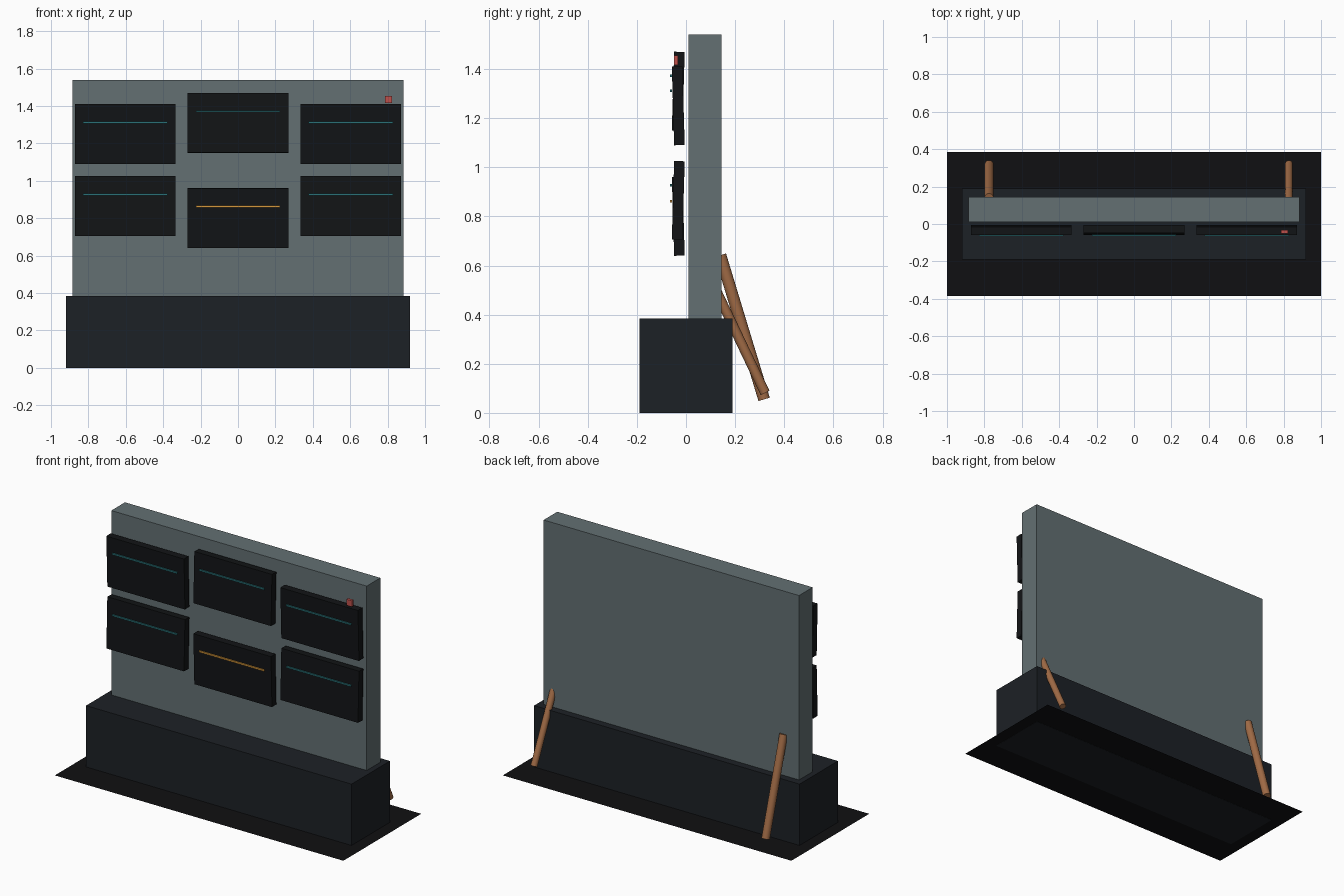
import bpy
from mathutils import Vector

if "Cube" in bpy.data.objects:
    bpy.data.objects.remove(bpy.data.objects["Cube"], do_unlink=True)


def material(name, rgb):
    mat = bpy.data.materials.new(name)
    mat.use_nodes = True
    mat.diffuse_color = (*rgb, 1)
    bsdf = next(n for n in mat.node_tree.nodes if n.type == 'BSDF_PRINCIPLED')
    bsdf.inputs["Base Color"].default_value = (*rgb, 1)
    return mat


SLATE = material("slate_grey", (0.125, 0.16, 0.17))
NAVY = material("dark_navy", (0.012, 0.015, 0.019))
SOOT = material("floor_black", (0.005, 0.005, 0.006))
SCREEN = material("screen_black", (0.006, 0.007, 0.008))
TEAL = material("teal", (0.023, 0.17, 0.19))
AMBER = material("amber", (0.69, 0.32, 0.045))
RED = material("red", (0.52, 0.08, 0.07))
COPPER = material("copper_brown", (0.35, 0.145, 0.06))


def finish(name, mat):
    obj = bpy.context.object
    obj.name = name
    obj.data.materials.append(mat)
    return obj


def box(name, centre, size, mat, tilt=0):
    bpy.ops.mesh.primitive_cube_add(size=1, location=centre)
    obj = finish(name, mat)
    obj.scale = size
    obj.rotation_euler.x = tilt
    return obj


def strut(name, start, end, radius):
    start, end = Vector(start), Vector(end)
    axis = end - start
    bpy.ops.mesh.primitive_cylinder_add(vertices=20, radius=radius, depth=axis.length,
                                        location=(start + end) / 2)
    obj = finish(name, COPPER)
    obj.rotation_euler = axis.to_track_quat('Z', 'Y').to_euler()
    bpy.ops.object.shade_smooth_by_angle()


# Floor sheet, plinth and upright wall
bpy.ops.mesh.primitive_plane_add(size=1, location=(0, 0, 0.001))
finish("floor_sheet", SOOT).scale = (2, 0.77, 1)
box("plinth", (0, 0, 0.1925), (1.84, 0.38, 0.385), NAVY)
box("wall", (0, 0.0775, 0.9625), (1.77, 0.135, 1.155), SLATE)

# Two rows of slightly tilted screens, each with a glowing line
rows = {"upper": (1.25, 1.31, 1), "lower": (0.865, 0.80, -1)}
for row, (side_z, middle_z, lean) in rows.items():
    for column, x in (("right", -0.603), ("middle", 0), ("left", 0.603)):
        middle = column == "middle"
        z = middle_z if middle else side_z
        tilt = 0.03 * (-lean if middle else lean)
        box(f"{row}_{column}_screen", (x, -0.0315, z), (0.538, 0.043, 0.32), SCREEN, tilt)
        glow = AMBER if middle and row == "lower" else TEAL
        box(f"{row}_{column}_line", (x, -0.061, z + 0.062), (0.45, 0.008, 0.01), glow)

# Red indicator on the upper left screen
box("indicator", (0.805, -0.041, 1.435), (0.038, 0.017, 0.038), RED)

# Rear props leaning on the wall
strut("right_prop", (-0.775, 0.14, 0.642), (-0.775, 0.318, 0.055), 0.024)
strut("left_prop", (0.828, 0.127, 0.49), (0.828, 0.322, 0.081), 0.02)
